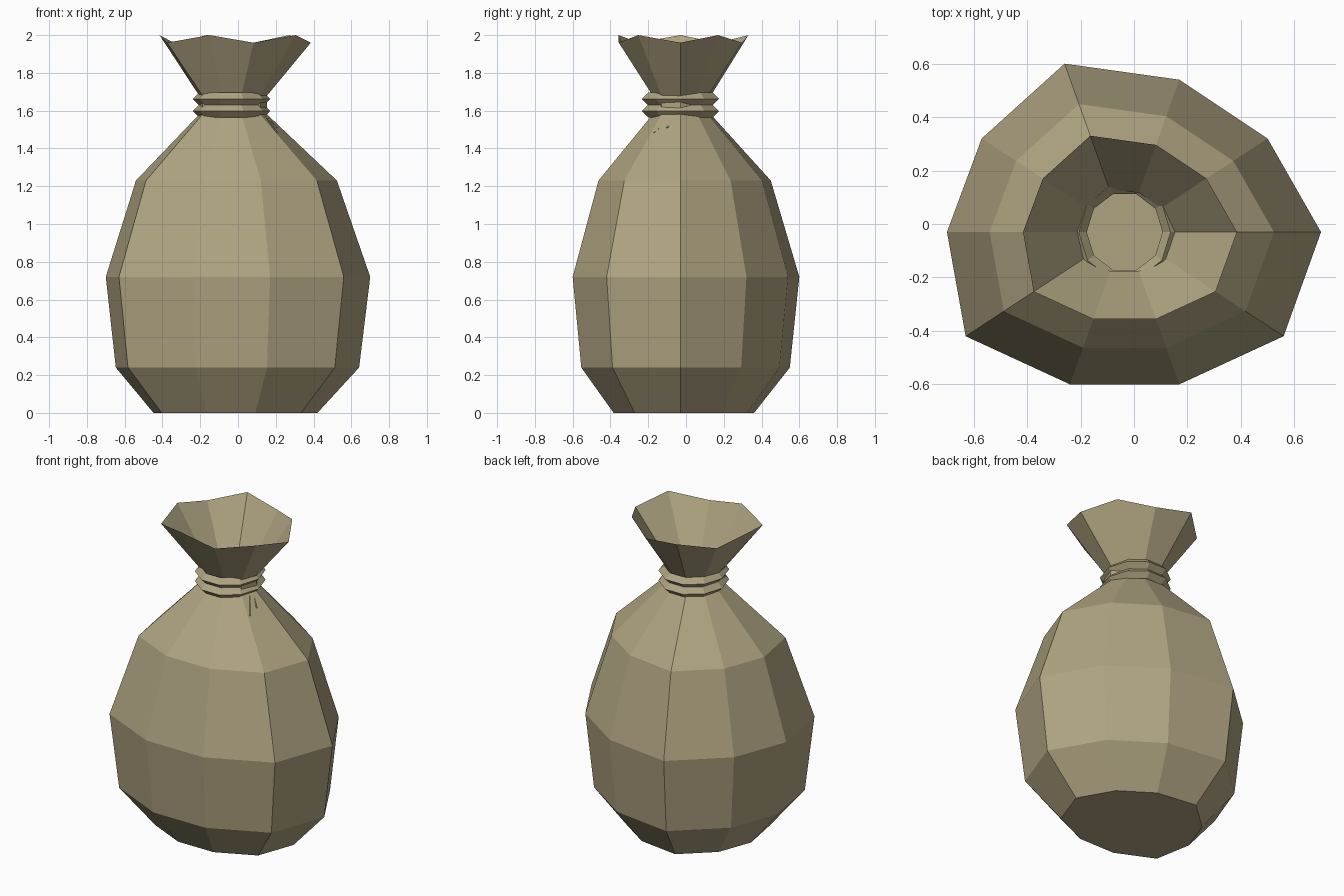
import bpy, bmesh, math
from mathutils import Vector

if "Cube" in bpy.data.objects:
    bpy.data.objects.remove(bpy.data.objects["Cube"])

CX, CY = -0.035, -0.03          # axis of the sack

mat = bpy.data.materials.new("burlap tan")
mat.diffuse_color = (0.43, 0.37, 0.22, 1)
mat.use_nodes = True
mat.node_tree.nodes["Principled BSDF"].inputs["Base Color"].default_value = mat.diffuse_color


def finish(name, bm):
    me = bpy.data.meshes.new(name)
    bm.to_mesh(me)
    bm.free()
    me.materials.append(mat)
    ob = bpy.data.objects.new(name, me)
    bpy.context.collection.objects.link(ob)
    return ob


def bridge(bm, a, b):
    n = len(a)
    for i in range(n):
        bm.faces.new((a[i], a[(i + 1) % n], b[(i + 1) % n], b[i]))


# Sack: one irregular outline, scaled at each height, open at the top
outline = [(.70, -.03), (.50, .32), (.17, .54), (-.26, .60), (-.57, .32),
           (-.70, -.03), (-.63, -.42), (-.24, -.60), (.17, -.60), (.56, -.42)]
levels = [(0, .62), (.24, .92), (.72, 1), (1.23, .76), (1.58, .257),
          (1.68, .257), (1.96, .572)]
bm = bmesh.new()
rings = []
for z, s in levels:
    rings.append([bm.verts.new((CX + s * (x - CX), CY + s * (y - CY), z))
                  for x, y in outline])
for v in rings[-1][1::2]:       # wavy rim
    v.co.z = 2.0
for a, b in zip(rings, rings[1:]):
    bridge(bm, a, b)
bm.faces.new(rings[0][::-1])
finish("sack", bm)


# Rope: two diamond-section loops around the neck
def rope_loop(name, z):
    bm = bmesh.new()
    section = [(.205, 0), (.172, .033), (.142, 0), (.172, -.033)]
    loops = []
    for r, dz in section:
        loops.append([bm.verts.new((CX + r * math.cos(i * math.tau / 10),
                                    CY + 1.05 * r * math.sin(i * math.tau / 10), z + dz))
                      for i in range(10)])
    for k in range(4):
        bridge(bm, loops[k], loops[(k + 1) % 4])
    bmesh.ops.recalc_face_normals(bm, faces=bm.faces)
    finish(name, bm)


rope_loop("rope_lower", 1.598)
rope_loop("rope_upper", 1.662)


# Loose string ends hanging over the shoulder
def string_end(name, p, q):
    p, q = Vector(p), Vector(q)
    bm = bmesh.new()
    bmesh.ops.create_cone(bm, cap_ends=True, segments=4, radius1=.011,
                          radius2=.005, depth=(q - p).length)
    ob = finish(name, bm)
    ob.location = (p + q) / 2
    ob.rotation_euler = (q - p).to_track_quat('Z', 'Y').to_euler()


string_end("string_end_long", (.12, -.05, 1.59), (.205, -.17, 1.485))
string_end("string_end_short", (.12, -.03, 1.59), (.205, -.10, 1.51))
